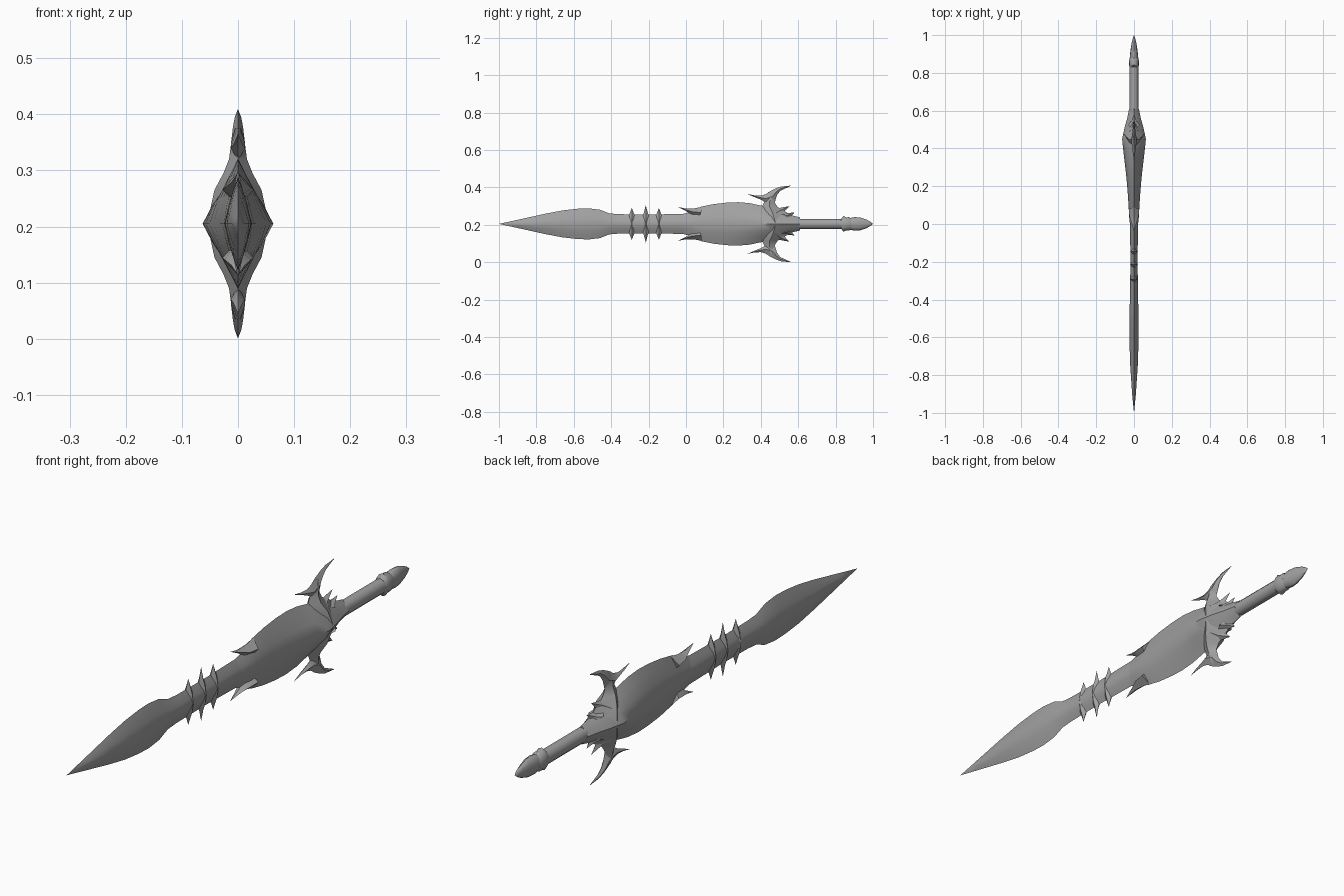
import bpy, bmesh, math

MID = 0.205  # height of the sword axis
grey = bpy.data.materials.new("steel grey")
grey.diffuse_color = (0.36, 0.36, 0.36, 1)

DIAMOND = [(0, 1), (1, 0), (0, -1), (-1, 0)]
LENS = [(0, 1), (.36, .72), (.7, .4), (1, 0), (.7, -.4), (.36, -.72),
        (0, -1), (-.7 * .52, -.72), (-.7, -.4), (-1, 0), (-.7, .4), (-.36, .72)]
LENS = [(x, z) for x, z in LENS]
ROUND = [(math.sin(i * math.pi / 6), math.cos(i * math.pi / 6)) for i in range(12)]


def loft(name, stations, section, flip=1, angle=50):
    """Skin sections between edge points a and b (y, z from axis), half width t."""
    bm = bmesh.new()
    rings = []
    for (ay, az), (by, bz), t in stations:
        cy, cz, dy, dz = (ay + by) / 2, (az + bz) / 2, (ay - by) / 2, (az - bz) / 2
        rings.append([bm.verts.new((u * t, cy + v * dy, MID + flip * (cz + v * dz)))
                      for u, v in section])
    n = len(section)
    for r, s in zip(rings, rings[1:]):
        for i in range(n):
            bm.faces.new((r[i], r[(i + 1) % n], s[(i + 1) % n], s[i]))
    bm.faces.new(rings[0])
    bm.faces.new(rings[-1])
    bmesh.ops.remove_doubles(bm, verts=bm.verts, dist=1e-5)
    bmesh.ops.recalc_face_normals(bm, faces=bm.faces)
    me = bpy.data.meshes.new(name)
    bm.to_mesh(me)
    bm.free()
    me.materials.append(grey)
    ob = bpy.data.objects.new(name, me)
    bpy.context.collection.objects.link(ob)
    bpy.ops.object.select_all(action='DESELECT')
    ob.select_set(True)
    bpy.context.view_layer.objects.active = ob
    bpy.ops.object.shade_smooth_by_angle(angle=math.radians(angle))
    return ob


def axial(name, profile, section):
    """Symmetric part along the axis from (y, half height, half width)."""
    return loft(name, [((y, h), (y, -h), w) for y, h, w in profile], section)


# Leaf-shaped blade and its shaft
axial("blade", [(-1, 0, 0), (-.9, .022, .01), (-.75, .055, .02), (-.66, .072, .023),
                (-.58, .081, .024), (-.52, .083, .024), (-.46, .076, .024),
                (-.41, .056, .022), (-.36, .052, .021), (-.2, .05, .019),
                (0, .054, .021), (.06, .056, .022)], LENS)
# Swollen guard body
axial("guard_body", [(-.03, .05, .018), (.03, .066, .025), (.08, .092, .028), (.15, .106, .032),
                     (.22, .114, .038), (.28, .116, .044), (.34, .111, .051),
                     (.4, .098, .058), (.45, .09, .063), (.51, .07, .05),
                     (.56, .047, .036), (.61, .035, .026)], LENS)
# Grip, collar and pommel
axial("grip", [(.6, .027, .024), (.85, .027, .024)], ROUND)
axial("collar", [(.83, .027, .024), (.842, .042, .026), (.855, .035, .026),
                 (.872, .036, .025), (.882, .028, .022)], ROUND)
axial("pommel", [(.87, .03, .022), (.9, .036, .021), (.93, .035, .017),
                 (.965, .023, .011), (.985, .012, .006), (1, 0, 0)], ROUND)

for side, flip in (("upper", 1), ("lower", -1)):
    # Thorns on the shaft
    for i, (y, top) in enumerate([(-.29, .085), (-.215, .1), (-.145, .085)]):
        loft(f"{side}_thorn_{i + 1}",
             [((y - .028, 0), (y + .028, 0), .021), ((y - .024, .035), (y + .024, .035), .016),
              ((y - .012, .055), (y + .012, .055), .009), ((y, top), (y, top), 0)],
             DIAMOND, flip)
    # Barb pointing along the blade
    loft(f"{side}_barb", [((.09, .092), (.07, .03), .028), ((.045, .083), (.03, .045), .024),
                          ((.0, .082), (.005, .066), .012), ((-.045, .091), (-.045, .091), 0)],
         DIAMOND, flip)
    # Wing stem growing from the guard body
    loft(f"{side}_wing_stem", [((.36, 0), (.6, 0), .055), ((.385, .06), (.54, .06), .042),
                               ((.405, .09), (.49, .09), .026), ((.418, .115), (.474, .115), .016),
                               ((.425, .145), (.48, .145), .012), ((.44, .17), (.485, .17), .005)],
         DIAMOND, flip)
    # Crescent wing blade
    loft(f"{side}_wing", [((.325, .161), (.325, .161), 0), ((.365, .153), (.365, .144), .005),
                          ((.4, .151), (.402, .129), .009), ((.425, .158), (.43, .112), .013),
                          ((.45, .175), (.476, .12), .012), ((.48, .19), (.487, .155), .009),
                          ((.51, .2), (.505, .178), .006), ((.56, .205), (.56, .203), 0)],
         DIAMOND, flip)
    # Small rear spikes behind the wing
    loft(f"{side}_rear_spike_1", [((.43, .085), (.53, .03), .035), ((.485, .083), (.52, .06), .014),
                                  ((.553, .095), (.553, .095), 0)], DIAMOND, flip)
    loft(f"{side}_rear_spike_2", [((.48, .065), (.57, .02), .03), ((.53, .056), (.56, .036), .014),
                                  ((.58, .062), (.58, .062), 0)], DIAMOND, flip)
